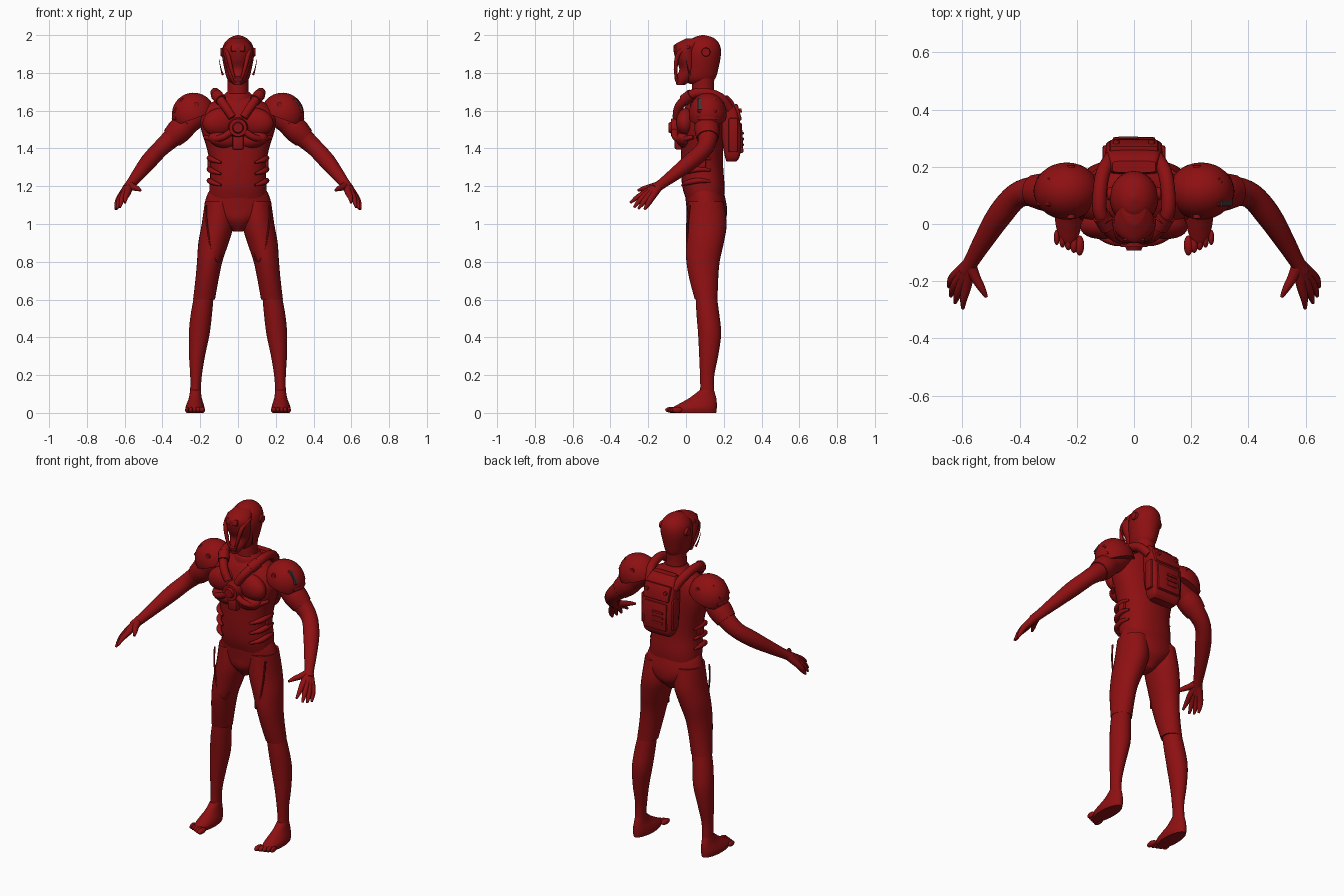
import bpy, bmesh, math
from mathutils import Vector, Matrix, Euler

default_cube = bpy.data.objects.get("Cube")
if default_cube:
    bpy.data.objects.remove(default_cube, do_unlink=True)


def make_material(name, colour):
    material = bpy.data.materials.new(name)
    material.use_nodes = True
    material.diffuse_color = (*colour, 1)
    shader = next(n for n in material.node_tree.nodes if n.type == 'BSDF_PRINCIPLED')
    shader.inputs["Base Color"].default_value = (*colour, 1)
    return material


RED = make_material("dark_red", (.27, .005, .006))
SLATE = make_material("slate_grey", (.035, .045, .045))


def finish(bm, name, mirror=False, material=RED):
    """Turn a bmesh into a smooth object, optionally mirrored across x."""
    bmesh.ops.recalc_face_normals(bm, faces=bm.faces)
    mesh = bpy.data.meshes.new(name)
    bm.to_mesh(mesh)
    bm.free()
    mesh.materials.append(material)
    for polygon in mesh.polygons:
        polygon.use_smooth = True
    mesh.set_sharp_from_angle(angle=math.radians(40))
    obj = bpy.data.objects.new(name, mesh)
    bpy.context.collection.objects.link(obj)
    if mirror:
        obj.modifiers.new("Mirror", 'MIRROR').use_mirror_merge = False
    return obj


def smooth_path(points, steps):
    """Catmull-Rom interpolation of tuples of any length."""
    points = [Vector(p) for p in points]
    padded = [points[0]] + points + [points[-1]]
    result = []
    for a, b, c, d in zip(padded, padded[1:], padded[2:], padded[3:]):
        for i in range(steps):
            t = i / steps
            result.append(b + (c - a) * (t / 2)
                          + (a * 2 - b * 5 + c * 4 - d) * (t * t / 2)
                          + (b * 3 - a - c * 3 + d) * (t ** 3 / 2))
    return result + [points[-1]]


def loft(name, rings, mirror=False, power=2, sides=28, steps=4, bend=False):
    """Skin rings of (x, y, z, radius x, radius y); bend turns them along the path."""
    bm = bmesh.new()
    path = smooth_path(rings, steps)
    loops = []
    for i, ring in enumerate(path):
        centre = Vector(ring[:3])
        turn = Matrix.Identity(3)
        if bend:
            ahead, behind = path[min(i + 1, len(path) - 1)], path[max(i - 1, 0)]
            turn = (Vector(ahead[:3]) - Vector(behind[:3])).to_track_quat('Z', 'Y').to_matrix()
        loop = []
        for k in range(sides):
            angle = math.tau * k / sides
            c, s = math.cos(angle), math.sin(angle)
            flat = Vector((math.copysign(abs(c) ** (2 / power), c) * ring[3],
                           math.copysign(abs(s) ** (2 / power), s) * ring[4], 0))
            loop.append(bm.verts.new(centre + turn @ flat))
        loops.append(loop)
    for low, high in zip(loops, loops[1:]):
        for k in range(sides):
            n = (k + 1) % sides
            bm.faces.new((low[k], low[n], high[n], high[k]))
    bm.faces.new(loops[0])
    bm.faces.new(loops[-1])
    return finish(bm, name, mirror)


def tube(name, points, radii, mirror=True, sides=16):
    rings = [(*p, r, r) for p, r in zip(points, radii)]
    return loft(name, rings, mirror, sides=sides, bend=True)


def placed(centre, size, turn):
    return Matrix.LocRotScale(Vector(centre), Euler([math.radians(a) for a in turn]), Vector(size))


def blob(name, centre, size, turn=(0, 0, 0), mirror=True, cut=None):
    """Ellipsoid, optionally cut off below a local height."""
    bm = bmesh.new()
    bmesh.ops.create_uvsphere(bm, u_segments=32, v_segments=20, radius=1)
    if cut is not None:
        geometry = bm.verts[:] + bm.edges[:] + bm.faces[:]
        bmesh.ops.bisect_plane(bm, geom=geometry, plane_co=(0, 0, cut),
                               plane_no=(0, 0, -1), clear_outer=True)
        bmesh.ops.holes_fill(bm, edges=[e for e in bm.edges if e.is_boundary])
    bm.transform(placed(centre, size, turn))
    return finish(bm, name, mirror)


def box(name, centre, size, turn=(0, 0, 0), mirror=False, material=RED, bevel=.008):
    bm = bmesh.new()
    bmesh.ops.create_cube(bm, size=1)
    bm.transform(placed(centre, size, turn))
    if bevel:
        bmesh.ops.bevel(bm, geom=bm.edges[:], offset=bevel, segments=2, affect='EDGES', profile=.5)
    return finish(bm, name, mirror, material)


def disc(name, centre, radius, depth, turn, mirror=False, taper=.85):
    bm = bmesh.new()
    bmesh.ops.create_cone(bm, cap_ends=True, segments=32, radius1=radius,
                          radius2=radius * taper, depth=depth)
    bm.transform(placed(centre, (1, 1, 1), turn))
    return finish(bm, name, mirror)


# Torso and pelvis
def column(name, rings, **options):
    return loft(name, [(0, *ring) for ring in rings], **options)


column("torso", [(.1, 1.13, .15, .1), (.092, 1.2, .152, .112), (.085, 1.3, .147, .112),
                 (.085, 1.4, .165, .112), (.085, 1.5, .195, .115), (.088, 1.57, .2, .11),
                 (.095, 1.63, .16, .095), (.1, 1.67, .09, .07), (.1, 1.7, .06, .055)], power=2.3)
column("pelvis", [(.1, .96, .025, .05), (.108, 1.02, .11, .1), (.11, 1.08, .175, .107),
                  (.102, 1.14, .168, .105), (.095, 1.18, .15, .1)])
column("neck", [(.095, 1.64, .065, .065), (.09, 1.72, .055, .058), (.095, 1.82, .058, .06)])
column("collar", [(.095, 1.645, .085, .08), (.092, 1.68, .073, .07), (.09, 1.69, .06, .06)])

# Head, face mask and ear caps
column("head", [(.07, 1.74, .03, .05), (.075, 1.77, .058, .08), (.083, 1.83, .074, .09),
                (.09, 1.9, .085, .095), (.092, 1.95, .076, .086), (.092, 1.985, .045, .055),
                (.09, 2, .006, .008)])
column("face_mask", [(-.03, 1.735, .02, .02), (-.005, 1.77, .042, .05), (.015, 1.82, .06, .05),
                     (.005, 1.87, .073, .06), (0, 1.92, .076, .066), (.02, 1.95, .066, .08),
                     (.06, 1.982, .04, .06)], power=1.7)
box("brow_peak", (0, -.04, 1.925), (.075, .05, .035), (-15, 0, 0))
box("chin_guard", (0, -.035, 1.77), (.045, .05, .03), (20, 0, 0))
tube("mask_edge", [(.07, .02, 1.94), (.055, -.04, 1.9), (.035, -.055, 1.82), (.015, -.05, 1.76)],
     [.008, .012, .01, .006])
disc("ear_cap", (.083, .105, 1.91), .025, .02, (0, 90, 0), True)
tube("antenna", [(.08, .02, 1.79), (.09, .01, 1.82), (.1, 0, 1.87)], [.006, .003, .001])

# Legs
loft("thigh", [(.1, .105, 1.12, .075, .095), (.107, .108, 1, .085, .107),
               (.13, .1, .9, .08, .1), (.15, .09, .8, .067, .088),
               (.165, .095, .7, .061, .075), (.18, .107, .6, .058, .06)], True)
loft("shin", [(.177, .105, .64, .05, .055), (.193, .115, .53, .056, .06),
              (.205, .125, .42, .055, .061), (.217, .12, .3, .042, .05),
              (.222, .112, .2, .031, .038), (.225, .112, .12, .028, .037),
              (.225, .11, .05, .03, .045)], True)
loft("foot", [(.228, .045, 0, .044, .115), (.228, .045, .025, .05, .118),
              (.227, .065, .05, .044, .098), (.226, .09, .08, .034, .07),
              (.225, .11, .12, .028, .038)], True)
for i in range(5):
    blob(f"toe_{i + 1}", (.19 + i * .02, -.075 + i * .007, .016),
         (.016 - i * .0015, .035 - i * .002, .016))

# Raised thigh seam
tube("thigh_seam", [(.17, .02, 1.1), (.165, .01, 1), (.14, .005, .86), (.105, .02, .8),
                    (.085, .04, .86), (.065, .03, 1)], [.005] * 6, sides=8)

# Arms and hands
arm = [(.18, .11, 1.6), (.28, .11, 1.525), (.345, .115, 1.46), (.41, .098, 1.4),
       (.47, .03, 1.335), (.53, -.065, 1.26), (.565, -.125, 1.215), (.59, -.165, 1.185)]
tube("arm", arm, [.06, .062, .053, .045, .044, .034, .027, .025], sides=24)
tube("arm_cuff", [(.27, .11, 1.535), (.31, .112, 1.495), (.35, .115, 1.455)], [.064, .067, .058])
wrist = (.575, -.14, 1.205)
hand = {
    "index_finger": [(.585, -.215, 1.165), (.595, -.26, 1.14), (.598, -.295, 1.112)],
    "middle_finger": [(.603, -.21, 1.155), (.618, -.25, 1.12), (.625, -.275, 1.088)],
    "ring_finger": [(.617, -.2, 1.145), (.633, -.23, 1.11), (.64, -.252, 1.08)],
    "little_finger": [(.628, -.185, 1.135), (.641, -.205, 1.1), (.647, -.22, 1.077)],
    "thumb": [(.555, -.185, 1.195), (.532, -.225, 1.187), (.516, -.255, 1.178)],
}
for finger, joints in hand.items():
    tube(finger, [wrist] + joints, [.024, .018, .013, .006], sides=12)

# Shoulder armour
blob("shoulder_pad", (.235, .115, 1.58), (.115, .1, .115), (0, 20, 0), cut=-.2)
tube("shoulder_rim", [(.325, .06, 1.56), (.335, .115, 1.56), (.325, .17, 1.56)],
     [.008, .016, .008])
box("shoulder_plate", (.302, .112, 1.62), (.045, .1, .09), (0, -32, 0), True)
box("shoulder_badge", (.322, .106, 1.633), (.008, .085, .068), (0, -32, 0),
    material=SLATE, bevel=0)
for y in (.035, .19):
    disc("pad_bolt", (.22, y, 1.63), .014, .03, (90, 0, 0), True, taper=1)

# Chest armour, round core and ribs
blob("chest_plate", (.09, .005, 1.54), (.1, .055, .075), (0, 10, -12))
blob("lower_chest_plate", (.075, 0, 1.445), (.085, .05, .045), (0, -12, -15))
disc("core_housing", (0, -.05, 1.51), .055, .06, (90, 0, 0))
disc("core_cap", (0, -.08, 1.51), .036, .025, (90, 0, 0), taper=.7)
tube("core_brace", [(.035, -.06, 1.49), (.08, -.055, 1.46), (.13, -.025, 1.45), (.175, .04, 1.46)],
     [.018, .018, .016, .01])
box("breast_bone", (0, -.035, 1.43), (.06, .05, .07))
for i in range(3):
    z = 1.34 - i * .06
    tube(f"rib_guard_{i + 1}", [(.09, -.02, z - .015), (.135, .01, z), (.152, .07, z + .01),
                                (.145, .13, z + .005)], [.006, .014, .014, .006])
box("side_clip", (.152, .08, 1.32), (.02, .05, .045), mirror=True)

# Hoses running over the shoulders into the pack
tube("hose", [(.03, -.05, 1.565), (.07, -.035, 1.625), (.115, .03, 1.685), (.12, .1, 1.695),
              (.108, .18, 1.67), (.08, .23, 1.61)], [.022, .024, .025, .025, .025, .025])
tube("hose_collar", [(.09, -.01, 1.655), (.115, .03, 1.685)], [.031, .031])

# Backpack
column("backpack", [(.24, 1.33, .075, .025), (.245, 1.36, .093, .04), (.242, 1.45, .1, .052),
                    (.235, 1.55, .1, .05), (.215, 1.64, .09, .04), (.2, 1.68, .075, .02)], power=6)
box("pack_panel", (0, .285, 1.455), (.15, .03, .16), (3, 0, 0))
box("pack_top_panel", (0, .27, 1.59), (.17, .03, .09), (16, 0, 0))
for i in range(3):
    box(f"pack_vent_{i + 1}", (-.02, .3, 1.42 + i * .03), (.07, .012, .014), bevel=.003)
disc("pack_bolt", (.062, .285, 1.6), .012, .02, (-80, 0, 0), True)
box("pack_side_rail", (.1, .25, 1.47), (.02, .05, .18), mirror=True)
